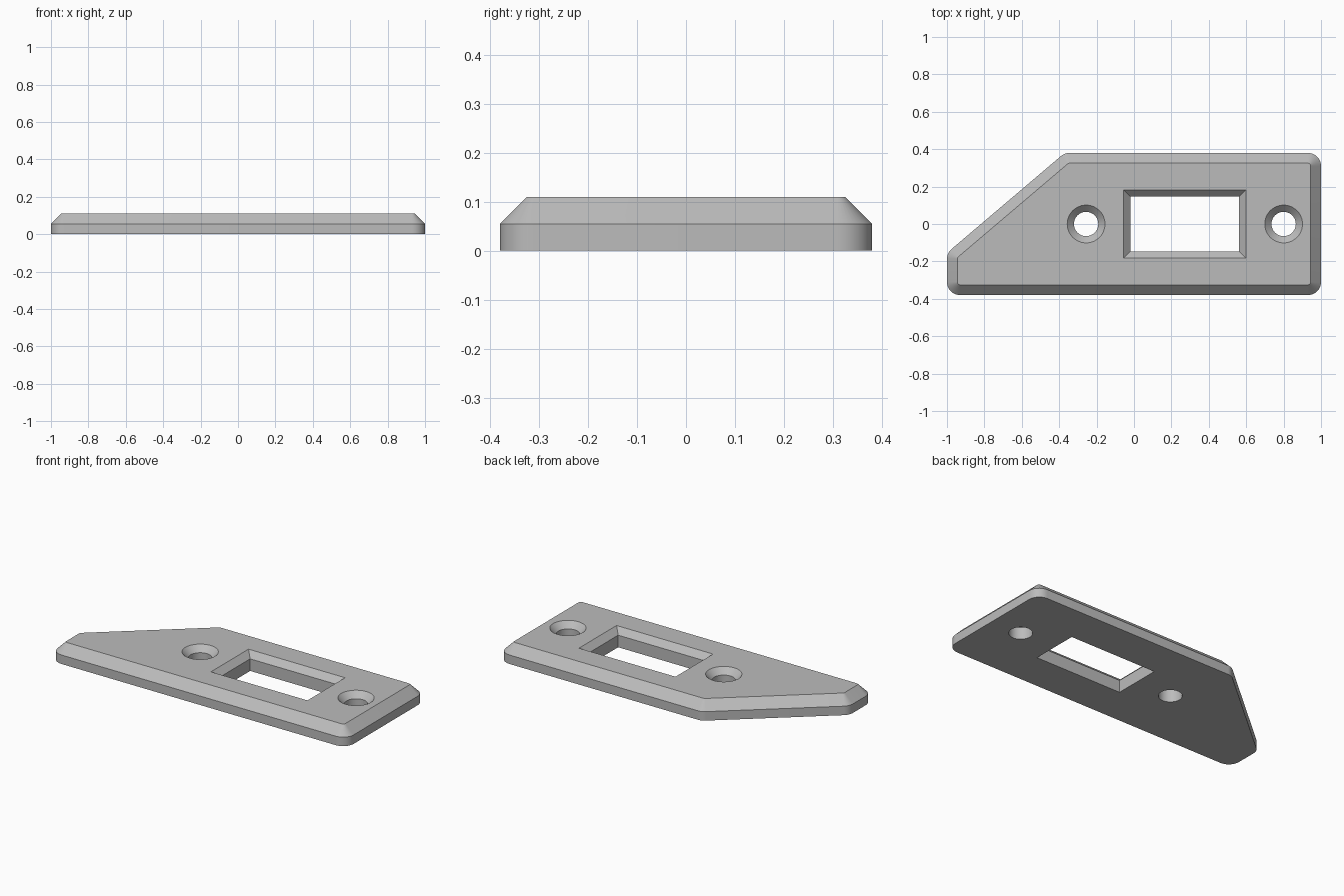
import bpy, bmesh
from math import cos, sin, radians

if "Cube" in bpy.data.objects:
    bpy.data.objects.remove(bpy.data.objects["Cube"], do_unlink=True)

HEIGHT = 0.11
BEVEL = 0.055      # outer edge bevel
SINK = 0.036       # bevel on the window and the screw holes
CORNER = 0.07      # outline corner radius

# Outline corners: arc centre x, y, start angle, end angle
CORNERS = [(-0.93, -0.31, 180, 270), (0.93, -0.31, 270, 360),
           (0.93, 0.31, 0, 90), (-0.345, 0.31, 90, 130.4),
           (-0.93, -0.187, 130.4, 180)]


def outline(radius, steps=10):
    pts = []
    for x, y, a, b in CORNERS:
        for i in range(steps + 1):
            t = radians(a + (b - a) * i / steps)
            pts.append((x + radius * cos(t), y + radius * sin(t)))
    return pts


def circle(x, radius, n=48):
    return [(x + radius * cos(radians(360 * i / n)),
             radius * sin(radians(360 * i / n))) for i in range(n)]


def window(grow):
    x0, x1, y = -0.02 - grow, 0.562 + grow, 0.146 + grow
    return [(x0, -y), (x1, -y), (x1, y), (x0, y)]


bm = bmesh.new()
bottom_edges, top_edges = [], []


def wall(levels):
    """Join matching loops at rising heights and keep the end loops for the caps."""
    rings = [[bm.verts.new((x, y, z)) for x, y in pts] for pts, z in levels]
    n = len(rings[0])
    for low, high in zip(rings, rings[1:]):
        for i in range(n):
            j = (i + 1) % n
            bm.faces.new((low[i], low[j], high[j], high[i]))
    for ring, store in ((rings[0], bottom_edges), (rings[-1], top_edges)):
        store.extend(bm.edges.get((ring[i], ring[(i + 1) % n])) for i in range(n))


# Outer wall with its bevel
wall([(outline(CORNER), 0), (outline(CORNER), HEIGHT - BEVEL),
      (outline(CORNER - BEVEL), HEIGHT)])
# Bevelled window
wall([(window(0), 0), (window(0), HEIGHT - SINK), (window(SINK), HEIGHT)])
# Countersunk screw holes
for x in (-0.256, 0.8):
    wall([(circle(x, 0.065), 0), (circle(x, 0.065), HEIGHT - SINK),
          (circle(x, 0.065 + SINK), HEIGHT)])
# Flat top and bottom around the openings
for edges in (bottom_edges, top_edges):
    bmesh.ops.triangle_fill(bm, edges=edges, use_beauty=True, normal=(0, 0, 1))
bmesh.ops.recalc_face_normals(bm, faces=bm.faces)

mesh = bpy.data.meshes.new("cover_plate")
bm.to_mesh(mesh)
bm.free()
plate = bpy.data.objects.new("cover_plate", mesh)
bpy.context.collection.objects.link(plate)

# Plain grey
grey = bpy.data.materials.new("grey")
grey.use_nodes = True
colour = (0.5, 0.5, 0.5, 1)
grey.diffuse_color = colour
grey.node_tree.nodes["Principled BSDF"].inputs["Base Color"].default_value = colour
mesh.materials.append(grey)

bpy.context.view_layer.objects.active = plate
plate.select_set(True)
bpy.ops.object.shade_smooth_by_angle(angle=radians(30))
